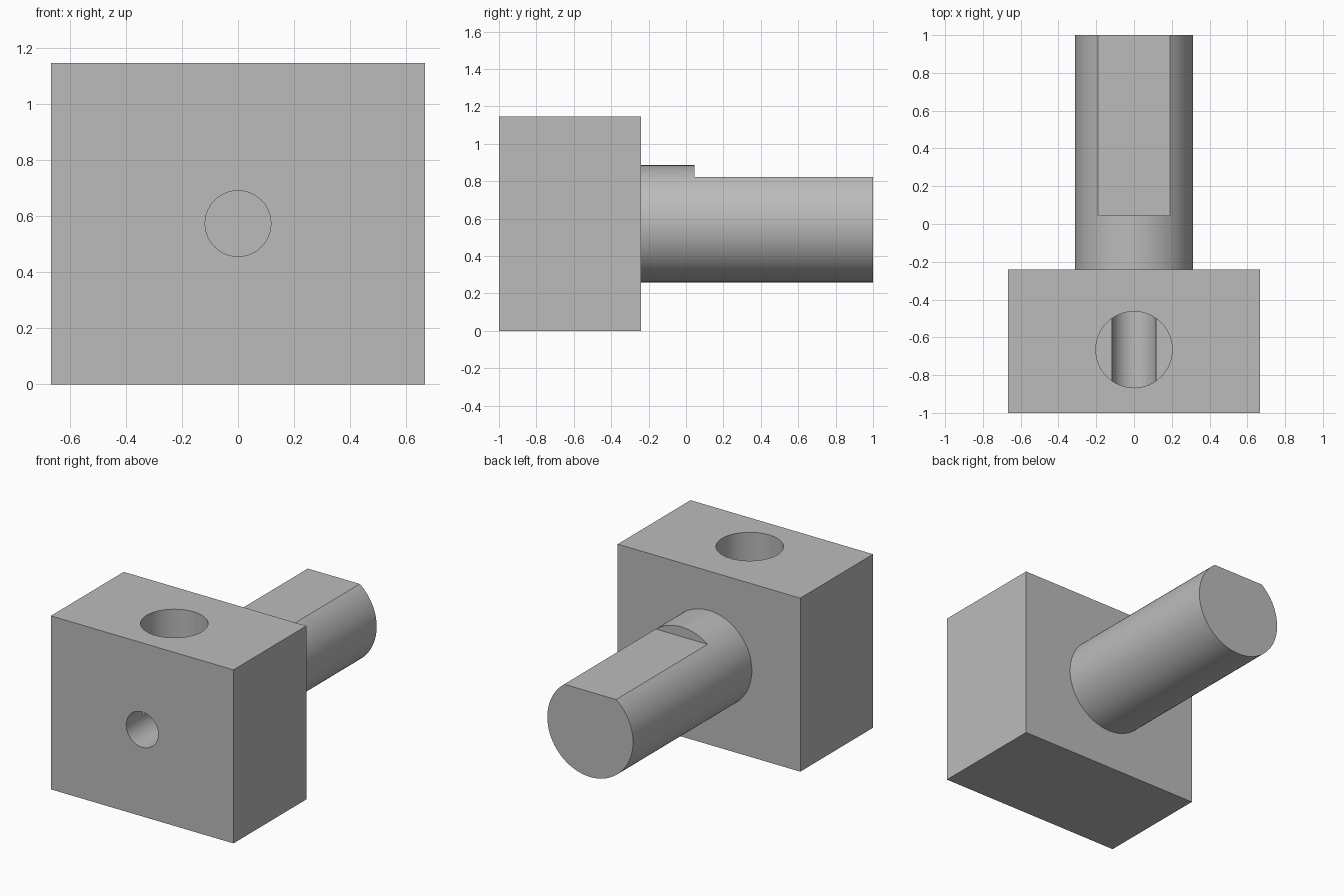
import bpy, math

cube = bpy.data.objects.get("Cube")
if cube:
    bpy.data.objects.remove(cube, do_unlink=True)

MID_Z = 0.573        # height of the shaft axis
SHAFT_R = 0.313
FLAT_Z = 0.822       # height of the milled flat

steel = bpy.data.materials.new("plain grey")
steel.use_nodes = True
GREY = (0.5, 0.5, 0.5, 1)
steel.diffuse_color = GREY
steel.node_tree.nodes["Principled BSDF"].inputs["Base Color"].default_value = GREY


def box(name, low, high):
    """Box between two opposite corners."""
    centre = [(a + b) / 2 for a, b in zip(low, high)]
    bpy.ops.mesh.primitive_cube_add(size=1, location=centre)
    ob = bpy.context.object
    ob.name = name
    ob.scale = [b - a for a, b in zip(low, high)]
    bpy.ops.object.transform_apply(location=True, rotation=True, scale=True)
    ob.data.materials.append(steel)
    return ob


def rod(name, radius, length, centre, along_y=False):
    """Cylinder along z, or along y."""
    turn = (math.pi / 2 if along_y else 0, 0, 0)
    bpy.ops.mesh.primitive_cylinder_add(vertices=96, radius=radius, depth=length,
                                        location=centre, rotation=turn)
    ob = bpy.context.object
    ob.name = name
    bpy.ops.object.transform_apply(location=True, rotation=True, scale=True)
    ob.data.materials.append(steel)
    return ob


def combine(target, tool, operation):
    """Apply a boolean and remove the tool."""
    mod = target.modifiers.new(operation.title(), 'BOOLEAN')
    mod.operation = operation
    mod.solver = 'EXACT'
    mod.object = tool
    bpy.ops.object.select_all(action='DESELECT')
    bpy.context.view_layer.objects.active = target
    target.select_set(True)
    bpy.ops.object.modifier_apply(modifier=mod.name)
    bpy.data.objects.remove(tool, do_unlink=True)


# Block, with its shaft reaching out of the back
block = box("block_with_shaft", (-0.667, -1, 0), (0.667, -0.24, 2 * MID_Z))
shaft = rod("shaft", SHAFT_R, 1.3, (0, 0.35, MID_Z), along_y=True)

# Milled flat on top of the shaft
combine(shaft, box("flat_cutter", (-0.5, 0.045, FLAT_Z), (0.5, 1.2, 1.2)), 'DIFFERENCE')
combine(block, shaft, 'UNION')

# Blind hole from the top, down to the shaft axis
combine(block, rod("top_hole_cutter", 0.202, 1, (0, -0.665, MID_Z + 0.5)), 'DIFFERENCE')

# Smaller blind hole from the front, crossing the top hole
combine(block, rod("front_hole_cutter", 0.117, 1, (0, -0.93, MID_Z), along_y=True), 'DIFFERENCE')

bpy.ops.object.select_all(action='DESELECT')
block.select_set(True)
bpy.context.view_layer.objects.active = block
bpy.ops.object.shade_smooth_by_angle(angle=math.radians(30))
